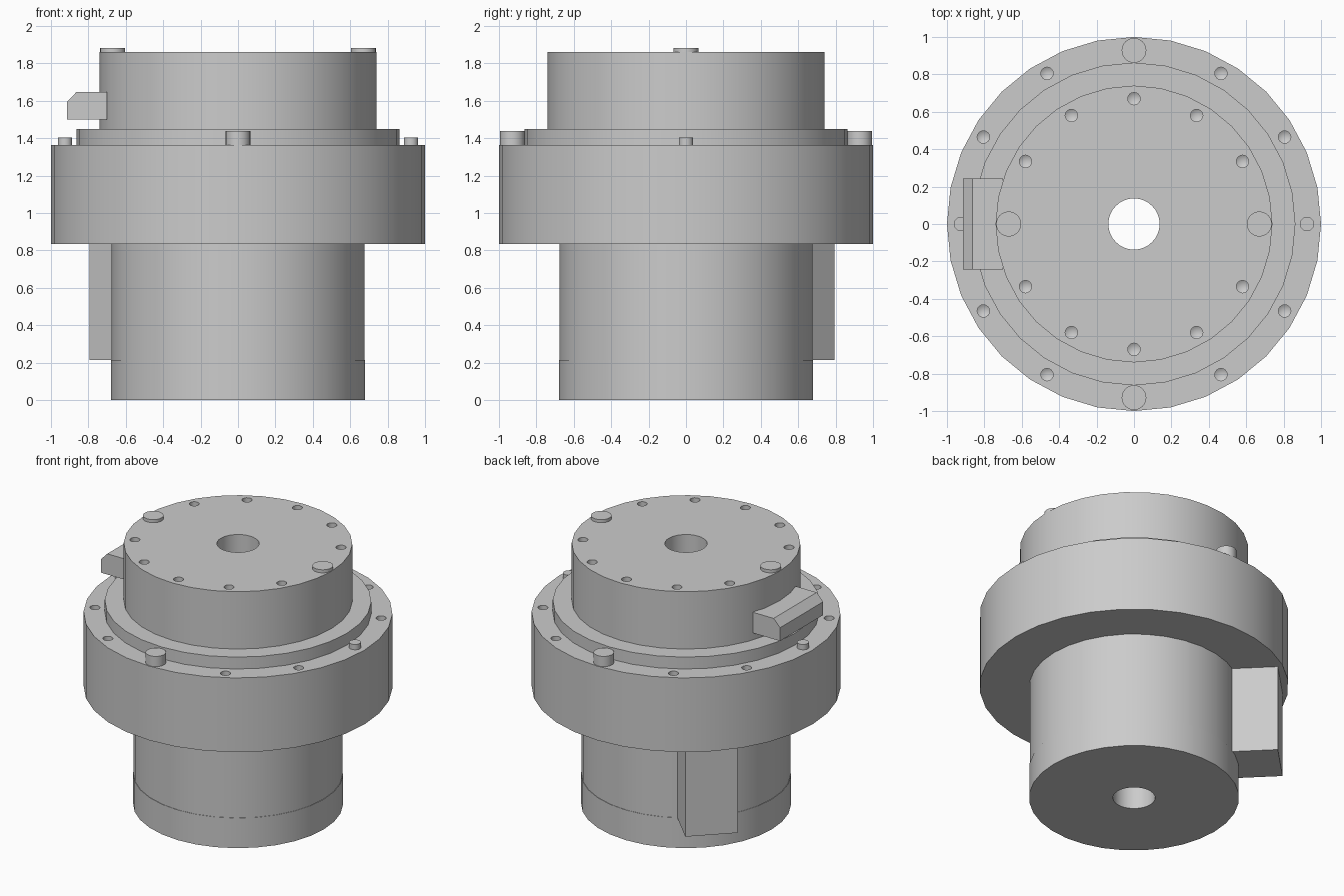
import bpy
import bmesh
from math import cos, sin, pi, radians
from mathutils import Matrix

cube = bpy.data.objects.get("Cube")
if cube:
    bpy.data.objects.remove(cube, do_unlink=True)

grey = bpy.data.materials.new("machined grey")
grey.use_nodes = True
COLOUR = (0.6, 0.6, 0.6, 1.0)
grey.diffuse_color = COLOUR
for node in grey.node_tree.nodes:
    if node.type == 'BSDF_PRINCIPLED':
        node.inputs["Base Color"].default_value = COLOUR

BORE = 0.137


def make_object(name, bm):
    bmesh.ops.remove_doubles(bm, verts=bm.verts, dist=1e-5)
    bmesh.ops.recalc_face_normals(bm, faces=bm.faces)
    mesh = bpy.data.meshes.new(name)
    bm.to_mesh(mesh)
    bm.free()
    mesh.materials.append(grey)
    obj = bpy.data.objects.new(name, mesh)
    bpy.context.scene.collection.objects.link(obj)
    return obj


def activate(obj):
    bpy.ops.object.select_all(action='DESELECT')
    obj.select_set(True)
    bpy.context.view_layer.objects.active = obj


def smooth(obj):
    activate(obj)
    bpy.ops.object.shade_smooth_by_angle(angle=radians(30))


def lathe(bm, profile, segments, closed=False, centre=(0, 0)):
    """Revolve (radius, z) points around a vertical axis."""
    rings = []
    for i in range(segments):
        a = 2 * pi * i / segments
        rings.append([bm.verts.new((centre[0] + r * cos(a), centre[1] + r * sin(a), z))
                      for r, z in profile])
    count = len(profile)
    for i in range(segments):
        here, after = rings[i], rings[(i + 1) % segments]
        for j in range(count if closed else count - 1):
            k = (j + 1) % count
            quad = [here[j], after[j], after[k], here[k]]
            if profile[j][0] == 0:
                quad = [here[j], after[k], here[k]]
            elif profile[k][0] == 0:
                quad = [here[j], after[j], here[k]]
            bm.faces.new(quad)


def ring(name, radius, bottom, top):
    bm = bmesh.new()
    profile = [(BORE, bottom), (radius, bottom), (radius, top), (BORE, top)]
    lathe(bm, profile, 32, closed=True)
    return make_object(name, bm)


def drill(target, radius, angles, top):
    """Cut blind holes with conical bottoms on a bolt circle."""
    bm = bmesh.new()
    profile = [(0, top - 0.1), (0.033, top - 0.08), (0.033, top + 0.03), (0, top + 0.03)]
    for deg in angles:
        a = radians(deg)
        lathe(bm, profile, 16, centre=(radius * cos(a), radius * sin(a)))
    cutter = make_object("hole_cutter", bm)
    cutter.hide_render = True
    activate(target)
    mod = target.modifiers.new("holes", 'BOOLEAN')
    mod.operation = 'DIFFERENCE'
    mod.solver = 'EXACT'
    mod.object = cutter
    bpy.ops.object.modifier_apply(modifier=mod.name)
    bpy.data.objects.remove(cutter, do_unlink=True)


def pin(name, x, y, radius, bottom, top):
    bm = bmesh.new()
    lathe(bm, [(0, bottom), (radius, bottom), (radius, top), (0, top)], 24, centre=(x, y))
    smooth(make_object(name, bm))


def prism(name, outline, matrix, depth):
    """Extrude a local XZ outline along Y, centred."""
    bm = bmesh.new()
    face = bm.faces.new([bm.verts.new((x, -depth / 2, z)) for x, z in outline])
    out = bmesh.ops.extrude_face_region(bm, geom=[face])
    moved = [v for v in out["geom"] if isinstance(v, bmesh.types.BMVert)]
    bmesh.ops.translate(bm, verts=moved, vec=(0, depth, 0))
    bmesh.ops.transform(bm, matrix=matrix, verts=bm.verts)
    return make_object(name, bm)


# Stacked round housing with a central bore
base_cap = ring("base_cap", 0.68, 0, 0.215)
motor_body = ring("motor_body", 0.677, 0.215, 0.835)
flange = ring("flange", 1.0, 0.835, 1.365)
collar = ring("collar", 0.863, 1.365, 1.45)
output_disc = ring("output_disc", 0.74, 1.45, 1.86)

# Bolt circles, leaving gaps where pins stand
drill(flange, 0.93, [a for a in range(0, 360, 30) if a % 90], 1.365)
drill(output_disc, 0.67, [a for a in range(0, 360, 30) if a % 180], 1.86)
for part in (base_cap, motor_body, flange, collar, output_disc):
    smooth(part)

# Pins on the flange and the output disc
for side, s in (("left", 1), ("right", -1)):
    pin("disc_pin_" + side, s * 0.67, 0, 0.067, 1.85, 1.882)
    pin("flange_small_pin_" + side, s * 0.925, 0, 0.038, 1.35, 1.403)
for side, s in (("front", -1), ("back", 1)):
    pin("flange_large_pin_" + side, 0, s * 0.928, 0.066, 1.35, 1.438)

# Chamfered connector on the right side of the output disc
prism("connector_block",
      [(-0.70, 1.5), (-0.914, 1.5), (-0.914, 1.595), (-0.863, 1.648), (-0.70, 1.648)],
      Matrix.Identity(4), 0.486)

# Cable box on the back right of the motor body
prism("cable_box", [(0.6, 0.215), (0.95, 0.215), (0.95, 0.84), (0.6, 0.84)],
      Matrix.Rotation(radians(135), 4, 'Z'), 0.344)
